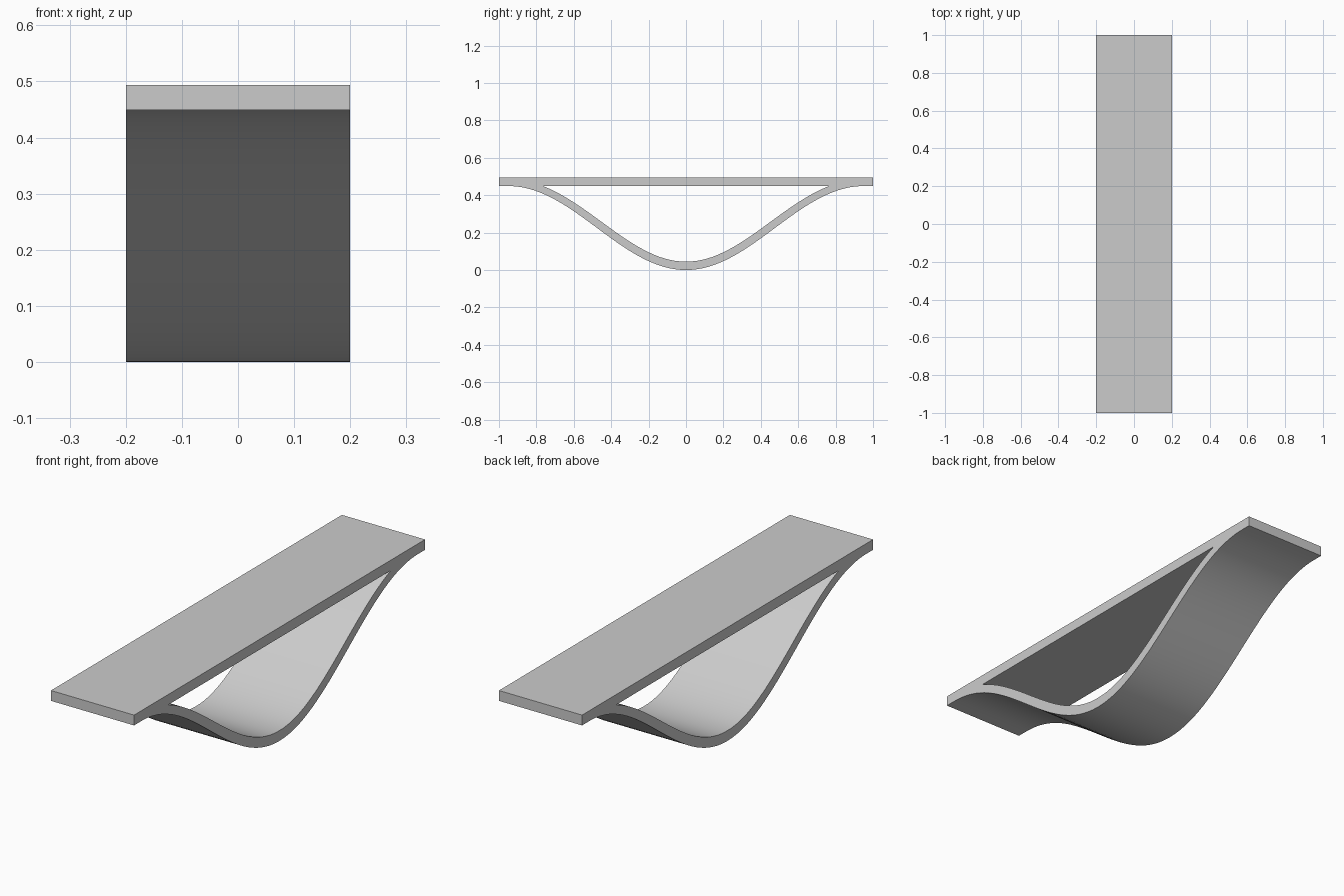
import bpy, bmesh, math

if "Cube" in bpy.data.objects:
    bpy.data.objects.remove(bpy.data.objects["Cube"])

W = 0.2        # half width of both parts
T = 0.045      # part thickness
Z = 0.449      # underside of the flat board


def finish(name, bm):
    bmesh.ops.recalc_face_normals(bm, faces=bm.faces)
    me = bpy.data.meshes.new(name)
    bm.to_mesh(me)
    bm.free()
    ob = bpy.data.objects.new(name, me)
    bpy.context.collection.objects.link(ob)
    return ob


def extrude_profile(name, lower, upper):
    """Sweep a strip outline (y, z) across the width."""
    bm = bmesh.new()
    rows = [[bm.verts.new((x, y, z)) for x, (y, z) in
             ((-W, a), (W, a), (W, b), (-W, b))] for a, b in zip(lower, upper)]
    for r, s in zip(rows, rows[1:]):
        for i in range(4):
            j = (i + 1) % 4
            bm.faces.new((r[i], r[j], s[j], s[i]))
    bm.faces.new(rows[0])
    bm.faces.new(rows[-1])
    return finish(name, bm)


# Flat top board
extrude_profile("top_board", [(-1, Z), (1, Z)], [(-1, Z + T), (1, Z + T)])

# Sagging curved strip, its ends flattening into the board
L, N = 0.95, 64
lower, upper = [], []
for i in range(N + 1):
    y = -1 + 2 * i / N
    t = min(abs(y) / L, 1)
    z = Z * (1 - math.cos(math.pi * t)) / 2
    slope = math.copysign(Z * math.pi / (2 * L) * math.sin(math.pi * t), y)
    n = math.hypot(1, slope)
    thick = T * (1 - 0.2 * t)
    lower.append((y, z))
    upper.append((y - thick * slope / n, z + thick / n))
strip = extrude_profile("curved_strip", lower, upper)

bpy.context.view_layer.objects.active = strip
strip.select_set(True)
bpy.ops.object.shade_smooth_by_angle(angle=math.radians(35))
